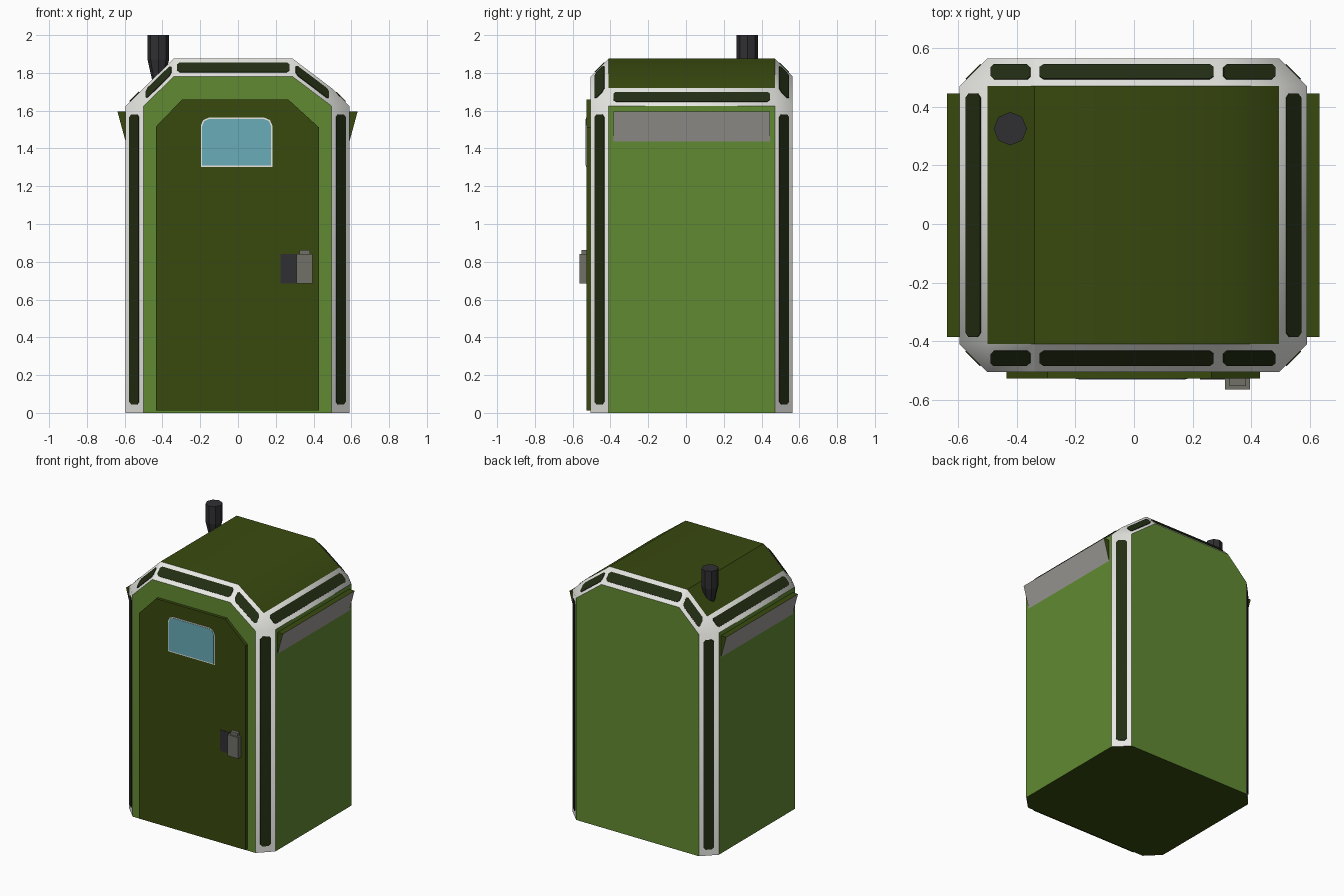
import bpy, bmesh, math
from mathutils import Vector

if "Cube" in bpy.data.objects:
    bpy.data.objects.remove(bpy.data.objects["Cube"])


def mat(name, r, g, b):
    lin = [((c / 255 + 0.055) / 1.055) ** 2.4 if c > 10 else c / 255 / 12.92 for c in (r, g, b)]
    m = bpy.data.materials.new(name)
    m.diffuse_color = (*lin, 1)
    m.use_nodes = True
    m.node_tree.nodes["Principled BSDF"].inputs["Base Color"].default_value = m.diffuse_color
    return m


GREEN = mat("light green", 97, 138, 50)
DARK = mat("dark green", 57, 74, 15)
WHITE = mat("trim white", 234, 234, 230)
PANEL = mat("deep green", 34, 45, 19)
GLASS = mat("window blue", 104, 172, 184)
VENT = mat("vent grey", 158, 155, 151)
METAL = mat("handle grey", 113, 113, 104)
BLACK = mat("charcoal", 48, 48, 51)


def finish(name, bm, mats):
    bmesh.ops.recalc_face_normals(bm, faces=bm.faces)
    me = bpy.data.meshes.new(name)
    bm.to_mesh(me)
    bm.free()
    for m in mats:
        me.materials.append(m)
    ob = bpy.data.objects.new(name, me)
    bpy.context.collection.objects.link(ob)
    return ob


def add_prism(bm, pts, vec):
    a = [bm.verts.new(p) for p in pts]
    b = [bm.verts.new(Vector(p) + Vector(vec)) for p in pts]
    n = len(a)
    bm.faces.new(a)
    bm.faces.new(b[::-1])
    for i in range(n):
        j = (i + 1) % n
        bm.faces.new((a[i], a[j], b[j], b[i]))


def front_plate(name, xz, y, depth, m):
    """Flat outline on the front, extruded towards the viewer."""
    bm = bmesh.new()
    add_prism(bm, [(x, y, z) for x, z in xz], (0, -depth, 0))
    return finish(name, bm, [m])


def rect(x0, x1, z0, z1, top_cut=0):
    c = top_cut
    if not c:
        return [(x0, z0), (x1, z0), (x1, z1), (x0, z1)]
    return [(x0, z0), (x1, z0), (x1, z1 - c), (x1 - c * .3, z1 - c * .3), (x1 - c, z1),
            (x0 + c, z1), (x0 + c * .3, z1 - c * .3), (x0, z1 - c)]


# Cabin shell: inner outline on the end walls, outer outline between the bevels
OUT = [(-.595, 0), (-.595, 1.625), (-.5, 1.72), (-.34, 1.875),
       (.29, 1.875), (.495, 1.72), (.59, 1.625), (.59, 0)]
INN = [(-.5, 0), (-.5, 1.625), (-.5, 1.625), (-.34, 1.78),
       (.29, 1.78), (.495, 1.625), (.495, 1.625), (.495, 0)]
rings = [[Vector((x, y, z)) for x, z in prof]
         for y, prof in ((-.505, INN), (-.41, OUT), (.47, OUT), (.565, INN))]

bm = bmesh.new()
lookup = {}


def face(points, mi):
    vs = []
    for p in points:
        v = lookup.setdefault(tuple(p), None) or bm.verts.new(p)
        lookup[tuple(p)] = v
        if v not in vs:
            vs.append(v)
    f = bm.faces.new(vs)
    f.material_index = mi
    f.smooth = True


strips = []  # (corner quad, end margin) of each trim strip that carries a panel
for j in range(3):
    A, B = rings[j], rings[j + 1]
    for k in range(7):
        if j == 1:
            mi = 0 if k in (0, 6) else 2 if k in (1, 5) else 1
            if mi == 2:
                strips.append(((A[k], B[k], B[k + 1], A[k + 1]), .025))
        else:
            mi = 2
            if k not in (1, 5):
                strips.append(((A[k], A[k + 1], B[k + 1], B[k]), .045 if k in (0, 6) else .018))
        face((A[k], A[k + 1], B[k + 1], B[k]), mi)
face(rings[0], 0)
face(rings[3], 0)
face([r[0] for r in rings] + [r[7] for r in rings[::-1]], 1)
# Colour borders and the left roof crease stay sharp
for e in bm.edges:
    f = e.link_faces
    left = all(abs(v.co.x + .34) < 1e-4 for v in e.verts)
    if len(f) == 2 and (left or f[0].material_index != f[1].material_index):
        e.smooth = False
finish("cabin_shell", bm, [GREEN, DARK, WHITE])

# Dark panels with clipped corners along the trim strips
bm = bmesh.new()
centre = Vector((0, .03, .9))
for (p0, p1, p2, p3), margin in strips:
    L, W = (p1 - p0).length, (p3 - p0).length

    def at(u, v):
        return p0.lerp(p1, u).lerp(p3.lerp(p2, u), v)
    u0, u1, v0, v1 = margin / L, 1 - margin / L, .24, .77
    cu, cv = .014 / L, .014 / W
    pts = [at(u0 + cu, v0), at(u1 - cu, v0), at(u1, v0 + cv), at(u1, v1 - cv),
           at(u1 - cu, v1), at(u0 + cu, v1), at(u0, v1 - cv), at(u0, v0 + cv)]
    n = (p1 - p0).cross(p3 - p0).normalized()
    if n.dot(at(.5, .5) - centre) < 0:
        n = -n
    add_prism(bm, pts, n * .004)
finish("trim_panels", bm, [PANEL])

# Door with window
front_plate("door", [(-.435, .012), (.43, .012), (.43, 1.51), (.265, 1.66),
                     (-.295, 1.66), (-.435, 1.515)], -.505, .022, DARK)
front_plate("window_frame", rect(-.197, .182, 1.302, 1.563, .042), -.527, .002, WHITE)
front_plate("window_glass", rect(-.19, .175, 1.309, 1.556, .038), -.527, .004, GLASS)

# Door handle
front_plate("handle_recess", rect(.225, .31, .685, .84), -.527, .003, BLACK)
front_plate("handle_block", rect(.31, .395, .685, .84), -.527, .037, METAL)
front_plate("handle_tab", rect(.325, .382, .84, .863), -.527, .025, METAL)

# Wedge vents high on both sides
for name, x, s in (("left_vent", -.595, -1), ("right_vent", .59, 1)):
    bm = bmesh.new()
    add_prism(bm, [(x, -.385, 1.595), (x + s * .043, -.385, 1.595), (x, -.385, 1.437)], (0, .83, 0))
    bm.normal_update()
    bmesh.ops.recalc_face_normals(bm, faces=bm.faces)
    for f in bm.faces:
        f.material_index = 1 if f.normal.z < -.1 else 0
    finish(name, bm, [DARK, VENT])

# Eight-sided vent pipe, narrowing where it meets the roof
bm = bmesh.new()
levels = [[bm.verts.new((-.422 + r * math.cos(i * math.pi / 4), .325 + r * math.sin(i * math.pi / 4), z))
           for i in range(8)] for r, z in ((.03, 1.75), (.057, 1.87), (.057, 2.0))]
for a, b in zip(levels, levels[1:]):
    for i in range(8):
        bm.faces.new((a[i], a[(i + 1) % 8], b[(i + 1) % 8], b[i]))
bm.faces.new(levels[0])
bm.faces.new(levels[-1])
finish("vent_pipe", bm, [BLACK])
